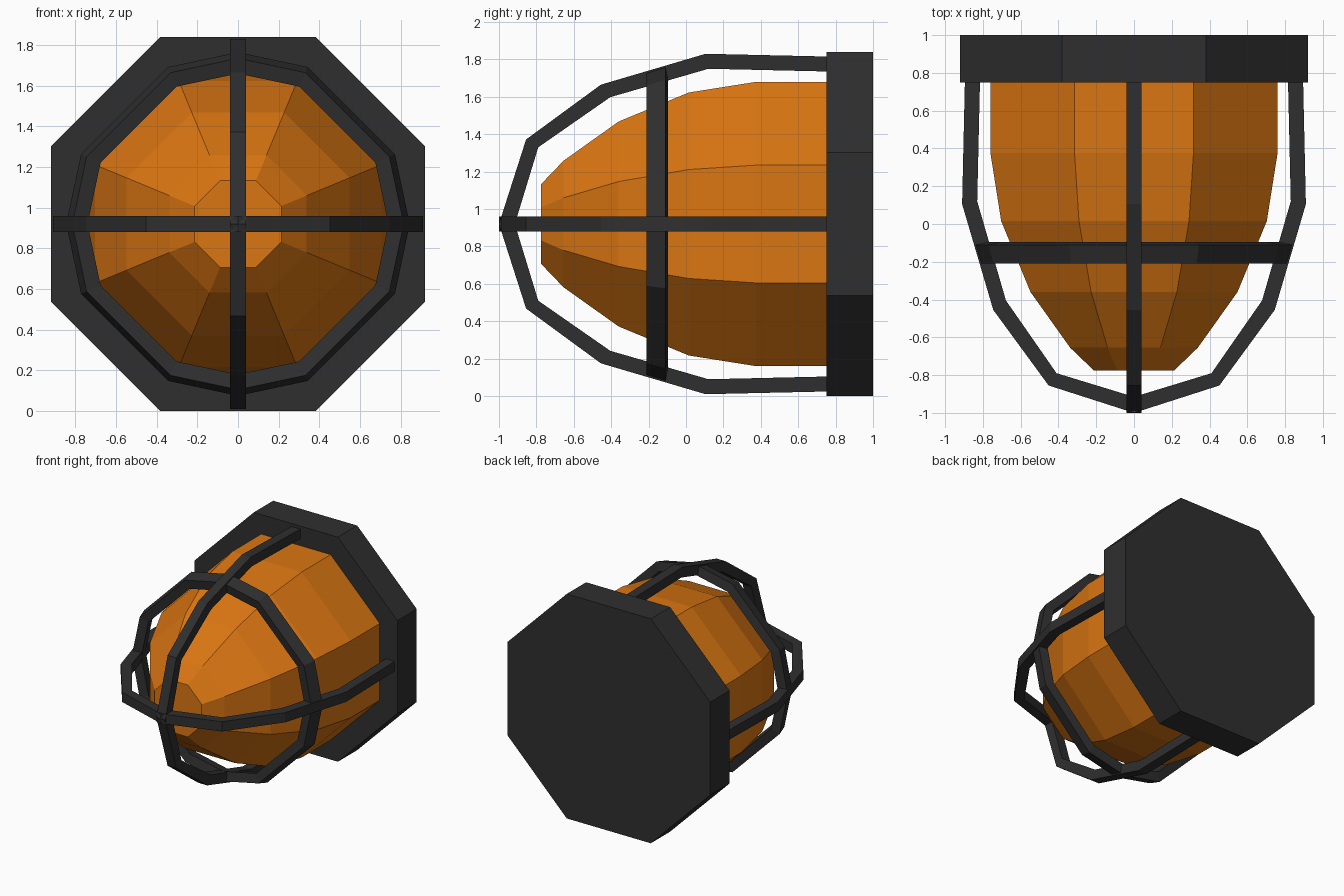
import bpy, bmesh, math
from mathutils import Vector

if "Cube" in bpy.data.objects:
    bpy.data.objects.remove(bpy.data.objects["Cube"])

CZ = 0.92  # height of the lamp axis


def material(name, col):
    m = bpy.data.materials.new(name)
    m.diffuse_color = (*col, 1)
    m.use_nodes = True
    m.node_tree.nodes["Principled BSDF"].inputs["Base Color"].default_value = m.diffuse_color
    return m


orange = material("amber_glass", (0.70, 0.18, 0.006))
dark = material("dark_metal", (0.028, 0.028, 0.028))


def loft(name, rings, mat, closed_path=False, caps=True):
    """Skin a list of equal-length closed rings of points."""
    bm = bmesh.new()
    vs = [[bm.verts.new(p) for p in r] for r in rings]
    n = len(vs[0])
    pairs = list(zip(vs, vs[1:]))
    if closed_path:
        pairs.append((vs[-1], vs[0]))
    for a, b in pairs:
        for i in range(n):
            j = (i + 1) % n
            bm.faces.new((a[i], a[j], b[j], b[i]))
    if caps and not closed_path:
        bm.faces.new(vs[0])
        bm.faces.new(vs[-1])
    bmesh.ops.recalc_face_normals(bm, faces=bm.faces)
    me = bpy.data.meshes.new(name)
    bm.to_mesh(me)
    bm.free()
    me.materials.append(mat)
    ob = bpy.data.objects.new(name, me)
    bpy.context.collection.objects.link(ob)
    return ob


def octagon(y, apothem):
    r = apothem / math.cos(math.pi / 8)
    return [Vector((r * math.cos(math.radians(22.5 + 45 * i)), y,
                    CZ + r * math.sin(math.radians(22.5 + 45 * i)))) for i in range(8)]


# Octagonal wall base
loft("wall_base", [octagon(0.75, 0.92), octagon(1.0, 0.92)], dark)

# Faceted lamp cover, (y, apothem) profile
dome = [(0.77, 0.76), (0.375, 0.76), (0.015, 0.703), (-0.36, 0.548),
        (-0.655, 0.338), (-0.775, 0.213)]
loft("lamp_cover", [octagon(y, r) for y, r in dome], orange)

# Cage hoops: matching outer and inner (y, r) points from base to tip
outer = [(0.77, 0.895), (0.105, 0.91), (-0.455, 0.745), (-0.855, 0.452), (-1.0, 0)]
inner = [(0.77, 0.815), (0.12, 0.83), (-0.405, 0.678), (-0.79, 0.41), (-0.915, 0)]


def mirrored(pts):
    return pts + [(y, -r) for y, r in reversed(pts[:-1])]


def hoop(name, vertical):
    rings = []
    for (yo, ro), (yi, ri) in zip(mirrored(outer), mirrored(inner)):
        sec = [(yo, ro, -0.04), (yo, ro, 0.04), (yi, ri, 0.04), (yi, ri, -0.04)]
        rings.append([Vector((w, y, CZ + r)) if vertical else Vector((r, y, CZ + w))
                      for y, r, w in sec])
    loft(name, rings, dark)


hoop("vertical_cage_bar", True)
hoop("horizontal_cage_bar", False)

# Cage ring, tilted section following the slope of the hoops
section = [(-0.21, 0.815), (-0.11, 0.845), (-0.095, 0.77), (-0.195, 0.74)]
rings = []
for quarter in range(4):
    for a in (0, 24, 66):
        t = math.radians(quarter * 90 + a)
        rings.append([Vector((r * math.cos(t), y, CZ + r * math.sin(t))) for y, r in section])
loft("cage_ring", rings, dark, closed_path=True)
